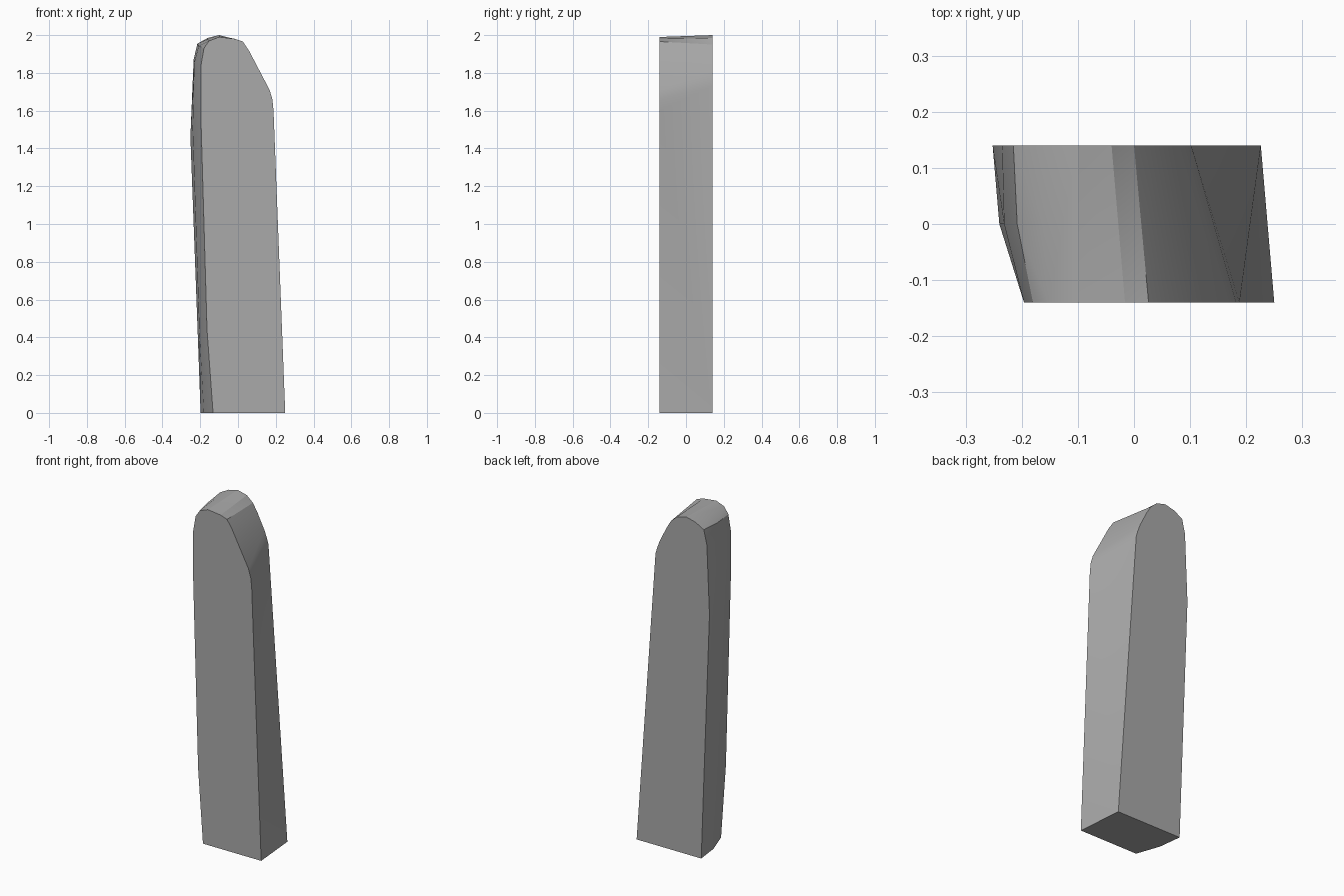
import bpy
import bmesh
import math

cube = bpy.data.objects.get("Cube")
if cube:
    bpy.data.objects.remove(cube, do_unlink=True)

# Outlines (x, z) from the foot of the +x side, over the top, to the other foot
FRONT = [(.25, 0), (.188, 1.6), (.182, 1.66), (.167, 1.71), (.058, 1.918),
         (.026, 1.966), (-.016, 1.98), (-.10, 1.99), (-.153, 1.97),
         (-.18, 1.93), (-.196, 1.84), (-.196, 1.55), (-.164, .44), (-.132, 0)]
BACK = [(.226, 0), (.102, 1.73), (.09, 1.77), (.075, 1.81), (.03, 1.9),
        (0, 1.95), (-.04, 1.985), (-.10, 2), (-.16, 1.985),
        (-.215, 1.955), (-.235, 1.87), (-.252, 1.46), (-.214, .44), (-.198, 0)]
DEPTH = .14
BULGE_START = 8      # the -x side bows outward from this outline point
BULGE = .016

bm = bmesh.new()
front = [bm.verts.new((x, -DEPTH, z)) for x, z in FRONT]
back = [bm.verts.new((x, DEPTH, z)) for x, z in BACK]

# Middle row that bows out the -x side
middle = {}
for i in range(BULGE_START, len(front)):
    co = (front[i].co + back[i].co) / 2
    co.x -= BULGE * min(1, (i - BULGE_START + 1) / 3)
    middle[i] = bm.verts.new(co)

# Edge surface between the two outlines
for i in range(len(front) - 1):
    j = i + 1
    if j < BULGE_START:
        bm.faces.new((front[i], back[i], front[j]))
        bm.faces.new((front[j], back[i], back[j]))
    elif i < BULGE_START:
        bm.faces.new((front[i], back[i], back[j], middle[j], front[j]))
    else:
        bm.faces.new((front[i], middle[i], middle[j], front[j]))
        bm.faces.new((middle[i], back[i], back[j], middle[j]))

# Flat front, back and underside
bm.faces.new(front)
bm.faces.new(back)
bm.faces.new((front[0], back[0], back[-1], middle[len(front) - 1], front[-1]))
bmesh.ops.recalc_face_normals(bm, faces=bm.faces)

mesh = bpy.data.meshes.new("standing_slab")
bm.to_mesh(mesh)
bm.free()
slab = bpy.data.objects.new("standing_slab", mesh)
bpy.context.collection.objects.link(slab)

# Plain stone grey
grey = bpy.data.materials.new("stone_grey")
grey.use_nodes = True
colour = (.4, .4, .4, 1)
grey.diffuse_color = colour
grey.node_tree.nodes["Principled BSDF"].inputs["Base Color"].default_value = colour
mesh.materials.append(grey)

# Smooth rounded top, crisp rims
bpy.ops.object.select_all(action='DESELECT')
slab.select_set(True)
bpy.context.view_layer.objects.active = slab
bpy.ops.object.shade_smooth_by_angle(angle=math.radians(30))
